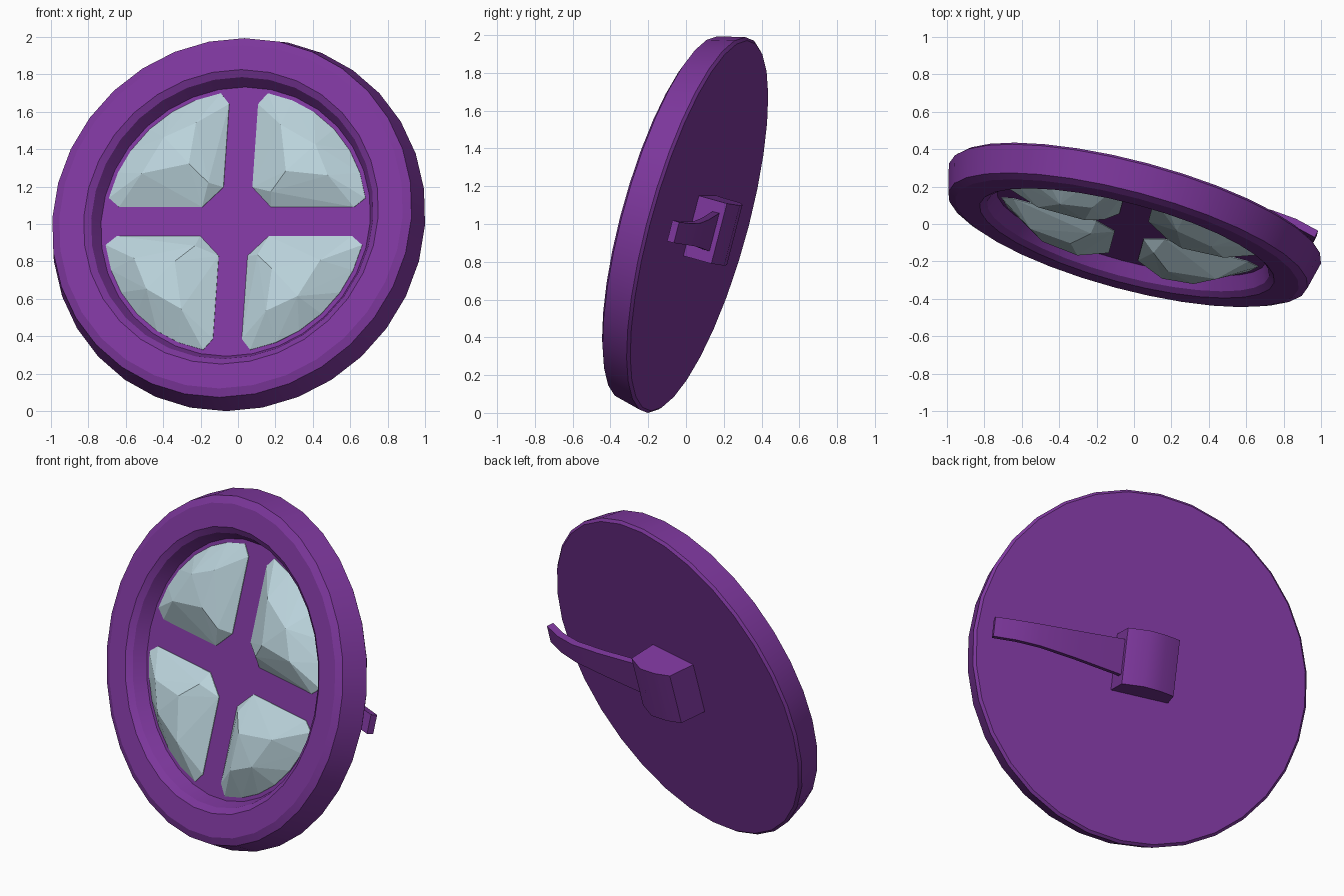
import bpy, bmesh, math
from mathutils import Matrix

if "Cube" in bpy.data.objects:
    bpy.data.objects.remove(bpy.data.objects["Cube"])

# Whole badge is turned and leaned back; local x = right, z = up, -y = front
TILT = (Matrix.Translation((-0.01, 0, 1.01)) @ Matrix.Rotation(math.radians(-15), 4, 'Z')
        @ Matrix.Rotation(math.radians(-15), 4, 'X'))
BACK = 0.075     # local y of the back face
FLOOR = -0.01    # local y of the recessed front panel


def material(name, rgb):
    m = bpy.data.materials.new(name)
    m.diffuse_color = (*rgb, 1)
    m.use_nodes = True
    m.node_tree.nodes["Principled BSDF"].inputs["Base Color"].default_value = m.diffuse_color
    return m


purple = material("purple", (0.205, 0.038, 0.335))
ice = material("pale_blue", (0.50, 0.66, 0.72))


def finish(name, bm, mat, smooth=0):
    bmesh.ops.recalc_face_normals(bm, faces=bm.faces)
    bm.transform(TILT)
    mesh = bpy.data.meshes.new(name)
    bm.to_mesh(mesh)
    bm.free()
    mesh.materials.append(mat)
    ob = bpy.data.objects.new(name, mesh)
    bpy.context.collection.objects.link(ob)
    if smooth:
        bpy.ops.object.select_all(action='DESELECT')
        ob.select_set(True)
        bpy.context.view_layer.objects.active = ob
        bpy.ops.object.shade_smooth_by_angle(angle=math.radians(smooth))
    return ob


def loft(bm, rings):
    """Skin a row of closed rings and cap both ends."""
    rings = [[bm.verts.new(p) for p in r] for r in rings]
    n = len(rings[0])
    for a, b in zip(rings, rings[1:]):
        for i in range(n):
            j = (i + 1) % n
            bm.faces.new((a[i], a[j], b[j], b[i]))
    bm.faces.new(rings[0])
    bm.faces.new(rings[-1][::-1])


# Round body, tapering forward to a raised rim around a recessed panel: (radius, y)
profile = [(1.015, BACK), (1.03, 0.06), (0.994, -0.09), (0.95, -0.11),
           (0.815, -0.11), (0.78, -0.085), (0.745, FLOOR)]
SIDES = 32
bm = bmesh.new()
loft(bm, [[(r * math.cos(math.tau * i / SIDES), y, r * math.sin(math.tau * i / SIDES))
           for i in range(SIDES)] for r, y in profile])
finish("round_body", bm, purple, 20)

# Four faceted gems, one per quadrant, leaving a cross of panel between them
base = [(0.19, 0.08), (0.08, 0.19), (0.08, 0.65), (0.13, 0.71)]
base += [(0.722 * math.cos(math.radians(a)), 0.722 * math.sin(math.radians(a)))
         for a in (68, 57, 45, 33, 22)]
base += [(0.71, 0.13), (0.65, 0.08)]
crown = [(0.20, 0.15, 0.06), (0.29, 0.25, 0.115), (0.52, 0.23, 0.10),
         (0.44, 0.40, 0.105), (0.24, 0.51, 0.10)]
for k, name in enumerate(("upper_right", "upper_left", "lower_left", "lower_right")):
    bm = bmesh.new()
    for x, z in base:
        bm.verts.new((x, FLOOR + 0.01, z))
        bm.verts.new((x, FLOOR - 0.004, z))
    for x, z, h in crown:
        bm.verts.new((x, FLOOR - h, z))
    bmesh.ops.convex_hull(bm, input=bm.verts)
    loose = [v for v in bm.verts if not v.link_faces]
    bmesh.ops.delete(bm, geom=loose, context='VERTS')
    bm.transform(Matrix.Rotation(-k * math.pi / 2, 4, 'Y'))
    finish(name + "_gem", bm, ice)

# Clip mount block on the back: outline in x / depth, extruded upwards
outline = [(0.165, -0.01), (0.17, 0.16), (0.05, 0.2), (-0.06, 0.185),
           (-0.155, 0.15), (-0.19, -0.01)]
bm = bmesh.new()
loft(bm, [[(x, BACK + e, z) for x, e in outline] for z in (-0.165, 0.165)])
finish("clip_mount", bm, purple, 30)

# Bowed, tapering clip tongue: (x, depth of outer face, half width)
stations = [(0.10, 0.125, 0.11), (0.28, 0.145, 0.095), (0.48, 0.167, 0.078),
            (0.70, 0.183, 0.063), (0.84, 0.172, 0.058), (0.97, 0.14, 0.057)]
bm = bmesh.new()
loft(bm, [[(x, BACK + e, w), (x, BACK + e, -w),
           (x - 0.008, BACK + e - 0.04, -w), (x - 0.008, BACK + e - 0.04, w)]
          for x, e, w in stations])
finish("clip_tongue", bm, purple, 25)
